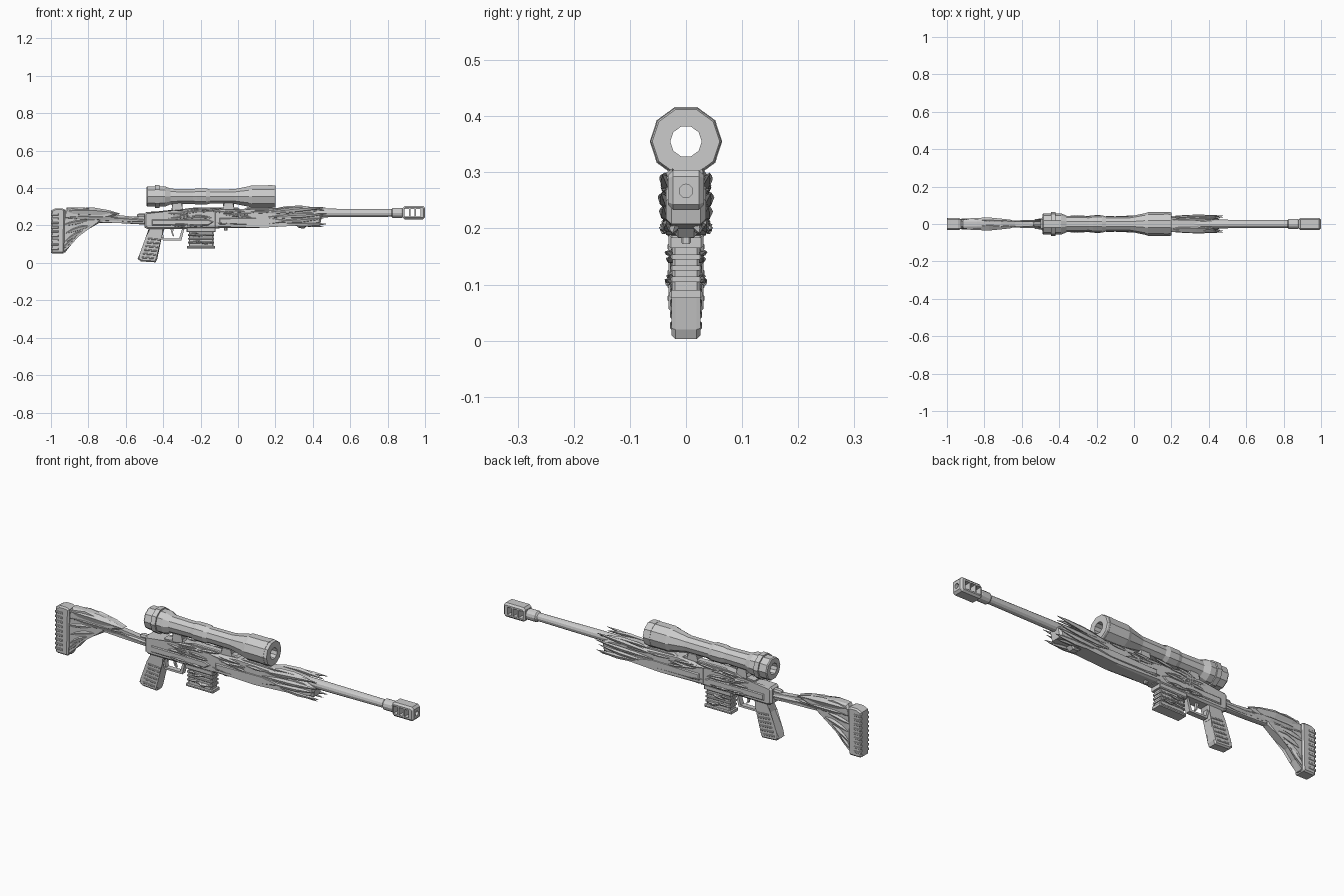
import bpy, bmesh, math, random
from mathutils import Vector

if "Cube" in bpy.data.objects:
    bpy.data.objects.remove(bpy.data.objects["Cube"])
random.seed(4)

grey = bpy.data.materials.new("plain_grey")
grey.use_nodes = True
grey.diffuse_color = (0.6, 0.6, 0.6, 1)
grey.node_tree.nodes["Principled BSDF"].inputs["Base Color"].default_value = (0.6, 0.6, 0.6, 1)


def finish(name, bm):
    bmesh.ops.recalc_face_normals(bm, faces=bm.faces)
    mesh = bpy.data.meshes.new(name)
    bm.to_mesh(mesh)
    bm.free()
    mesh.materials.append(grey)
    ob = bpy.data.objects.new(name, mesh)
    bpy.context.collection.objects.link(ob)
    return ob


def loft(bm, rings, closed=False):
    """Skin a list of equal-length point rings, capped unless closed."""
    rows = [[bm.verts.new(p) for p in ring] for ring in rings]
    n = len(rows[0])
    pairs = list(zip(rows, rows[1:])) + ([(rows[-1], rows[0])] if closed else [])
    for a, b in pairs:
        for i in range(n):
            bm.faces.new((a[i], a[(i + 1) % n], b[(i + 1) % n], b[i]))
    if not closed:
        bm.faces.new(rows[0])
        bm.faces.new(rows[-1])


def slab(name, profile, half, edge=0.006, y=0.0):
    """Side profile in x,z given thickness along y with chamfered rims."""
    bm = bmesh.new()
    loft(bm, [[(x, y + s * half, z) for x, z in profile] for s in (-1, 1)])
    if edge:
        rim = [e for e in bm.edges if abs(e.verts[0].co.y - e.verts[1].co.y) < 1e-5]
        bmesh.ops.bevel(bm, geom=rim, offset=edge, segments=1, affect='EDGES')
    return finish(name, bm)


def box(name, x0, x1, z0, z1, half, edge=0.004, y=0.0):
    return slab(name, [(x0, z0), (x1, z0), (x1, z1), (x0, z1)], half, edge, y)


def tube(name, profile, z, sides, closed=False):
    """Turn (x, radius) pairs about a lengthwise axis."""
    bm = bmesh.new()
    turn = [math.tau * i / sides for i in range(sides)]
    loft(bm, [[(x, r * math.cos(a), z + r * math.sin(a)) for a in turn]
              for x, r in profile], closed)
    return finish(name, bm)


def blade(bm, start, end, tall, thick, bow=0.0):
    """Faceted shard, wide in the middle and pointed at both ends."""
    a, b = Vector(start), Vector(end)
    rings = []
    for t, w in ((0, .15), (.25, .8), (.55, 1), (.82, .6), (1, .06)):
        c = a.lerp(b, t) + Vector((0, 0, bow * math.sin(math.pi * t)))
        rings.append([c + Vector((0, thick * w * u, tall * w * v))
                      for u, v in ((1, .2), (.3, 1), (-1, .3), (-.6, -.8), (.4, -1))])
    loft(bm, rings)


def blades(name, specs):
    """Shards repeated on both sides."""
    bm = bmesh.new()
    for (x0, y0, z0), (x1, y1, z1), tall, thick, bow in specs:
        for s in (-1, 1):
            blade(bm, (x0, s * y0, z0), (x1, s * y1, z1), tall, thick, bow)
    return finish(name, bm)


def shards(name, count, xs, zs, y, length, tall):
    specs = []
    for _ in range(count):
        x, z = random.uniform(*xs), random.uniform(*zs)
        run = random.uniform(.6, 1) * length
        specs.append(((x, y, z), (x + run, y + random.uniform(-.004, .008),
                      z + random.uniform(-.015, .015)), tall, .007, 0))
    return blades(name, specs)


# Scope, open all the way through
tube("scope", [(-.49, .053), (-.485, .057), (-.39, .057), (-.36, .044), (-.24, .041),
               (-.22, .046), (-.17, .046), (-.15, .04), (-.02, .041), (.06, .058),
               (.075, .063), (.195, .063), (.2, .06), (.2, .028), (-.49, .028)],
     .355, 10, closed=True)
for name, x in (("rear", -.445), ("front", .16)):
    tube(name + "_scope_band", [(x, .05), (x, .0645), (x + .025, .0645), (x + .025, .05)],
         .355, 10, closed=True)
for name, x in (("rear", -.325), ("front", -.05)):
    slab(name + "_scope_mount", [(x - .035, .27), (x + .035, .27), (x + .022, .295),
                                 (x + .03, .325), (x - .03, .325), (x - .022, .295)], .02)

# Barrel and muzzle brake
tube("barrel", [(.1, .024), (.47, .023), (.83, .02)], .267, 12)
tube("muzzle_collar", [(.82, .02), (.827, .027), (.875, .027), (.885, .02)], .267, 12)
box("muzzle_core", .9, .99, .262, .272, .004, 0)
brake = slab("muzzle_brake", [(.88, .243), (.89, .233), (.99, .233), (1, .243),
                              (1, .293), (.99, .304), (.89, .304), (.88, .293)], .032, .009)
cutters = [box("window_cutter", x, x + .024, .249, .287, .1, 0) for x in (.89, .921, .952)]
cutters.append(tube("bore_cutter", [(.985, .012), (1.02, .012)], .267, 12))
bpy.context.view_layer.objects.active = brake
for cutter in cutters:
    cutter.hide_render = True
    mod = brake.modifiers.new("cut", 'BOOLEAN')
    mod.object, mod.solver = cutter, 'EXACT'
    bpy.ops.object.modifier_apply(modifier=mod.name)
    bpy.data.objects.remove(cutter)
bpy.data.objects.remove(bpy.data.objects["muzzle_core"])

# Receiver and fore end
slab("receiver", [(-.5, .19), (-.48, .18), (-.1, .183), (-.1, .272), (-.13, .285),
                  (-.3, .285), (-.34, .272), (-.49, .272), (-.5, .262)], .034, .009)
slab("receiver_rail", [(-.4, .26), (.0, .26), (.02, .28), (.0, .295), (-.24, .295),
                       (-.28, .283), (-.4, .28)], .018, .004)
slab("fore_end", [(-.13, .186), (.12, .188), (.33, .2), (.44, .208), (.45, .255),
                  (.4, .278), (.02, .288), (-.13, .283)], .036, .01)
slab("fore_end_top", [(.0, .27), (.4, .268), (.43, .28), (.3, .292), (.05, .298)], .024, .006)
slab("side_panel", [(-.46, .2), (-.16, .2), (-.13, .22), (-.16, .232), (-.46, .232)], .039, .004)
slab("fore_end_panel", [(-.1, .205), (.16, .208), (.3, .224), (.16, .24), (-.1, .24)], .041, .005)
box("sling_stud", -.075, -.057, .172, .19, .009)
slab("fore_end_bump", [(.31, .2), (.325, .186), (.355, .184), (.37, .2)], .02)
tube("bolt_body", [(-.54, .008), (-.53, .014), (-.49, .014)], .25, 8)

# Swept feather shards over the fore end
blades("fore_end_feathers", [
    ((.12, .03, .262), (.47, .042, .296), .013, .011, .004),
    ((.18, .022, .285), (.46, .03, .282), .012, .01, .012),
    ((.16, .036, .245), (.475, .044, .262), .012, .01, -.002),
    ((.2, .036, .222), (.46, .04, .24), .011, .01, -.004),
    ((.22, .03, .212), (.475, .036, .208), .012, .01, -.004),
    ((.3, .018, .205), (.46, .024, .192), .008, .009, .002)])
shards("receiver_shards", 16, (-.4, -.12), (.235, .285), .033, .13, .007)
shards("lower_receiver_shards", 6, (-.36, -.1), (.2, .225), .037, .1, .005)
shards("fore_end_shards", 8, (-.1, .2), (.245, .28), .034, .15, .007)

# Grip
slab("grip", [(-.475, .19), (-.39, .19), (-.412, .15), (-.432, .02), (-.44, .003),
              (-.52, .008), (-.537, .022), (-.525, .05), (-.485, .14)], .026, .007)
for i in range(6):
    z = .025 + .02 * i
    x = -.535 + .33 * (z - .02)
    slab("grip_rib", [(x + .02, z), (x + .085, z - .005), (x + .085, z + .003),
                      (x + .02, z + .009)], .0285, .002)

# Trigger and guard
slab("trigger_guard", [(-.42, .185), (-.408, .185), (-.395, .13), (-.315, .13), (-.298, .185),
                       (-.286, .185), (-.303, .12), (-.402, .12)], .013, 0)
slab("trigger", [(-.362, .185), (-.345, .185), (-.347, .16), (-.34, .14), (-.352, .148)], .006, 0)

# Magazine
box("magazine", -.262, -.132, .085, .19, .024)
box("magazine_base", -.272, -.122, .076, .09, .03)
box("magazine_collar", -.275, -.12, .165, .19, .031)
for i in range(3):
    z = .105 + .02 * i
    box("magazine_rib", -.267, -.127, z, z + .009, .028, .003)
shards("magazine_shards", 6, (-.26, -.2), (.1, .16), .027, .07, .005)

# Stock
slab("butt_plate", [(-1, .055), (-.99, .05), (-.935, .05), (-.93, .06), (-.925, .285),
                    (-.94, .292), (-.975, .292), (-1, .28)], .031, .007)
for i in range(9):
    box("butt_rib", -1, -.96, .07 + .023 * i, .081 + .023 * i, .033, .002)
slab("stock_brace", [(-.94, .055), (-.925, .055), (-.9, .1), (-.86, .145), (-.8, .18),
                     (-.74, .215), (-.72, .25), (-.94, .25)], .02, .008)
slab("stock_neck", [(-.8, .215), (-.64, .213), (-.5, .205), (-.48, .25), (-.56, .247),
                    (-.66, .258), (-.8, .26)], .014, .006)
slab("cheek_rest", [(-.935, .235), (-.78, .222), (-.69, .24), (-.635, .262), (-.71, .285),
                    (-.84, .297), (-.915, .297), (-.93, .27)], .024, .01)
blades("cheek_feathers", [
    ((-.95, .016, .272), (-.63, .014, .262), .022, .02, .008),
    ((-.93, .02, .245), (-.6, .008, .24), .014, .016, 0),
    ((-.84, .012, .225), (-.53, .01, .235), .01, .01, .004),
    ((-.7, .008, .235), (-.47, .018, .225), .012, .009, 0)])
blades("brace_shards", [
    ((-.94, .02, .075), (-.86, .016, .15), .014, .012, 0),
    ((-.93, .02, .11), (-.82, .016, .175), .014, .012, .006),
    ((-.92, .02, .16), (-.78, .016, .2), .014, .012, .006),
    ((-.94, .02, .2), (-.8, .018, .225), .012, .012, .004)])
